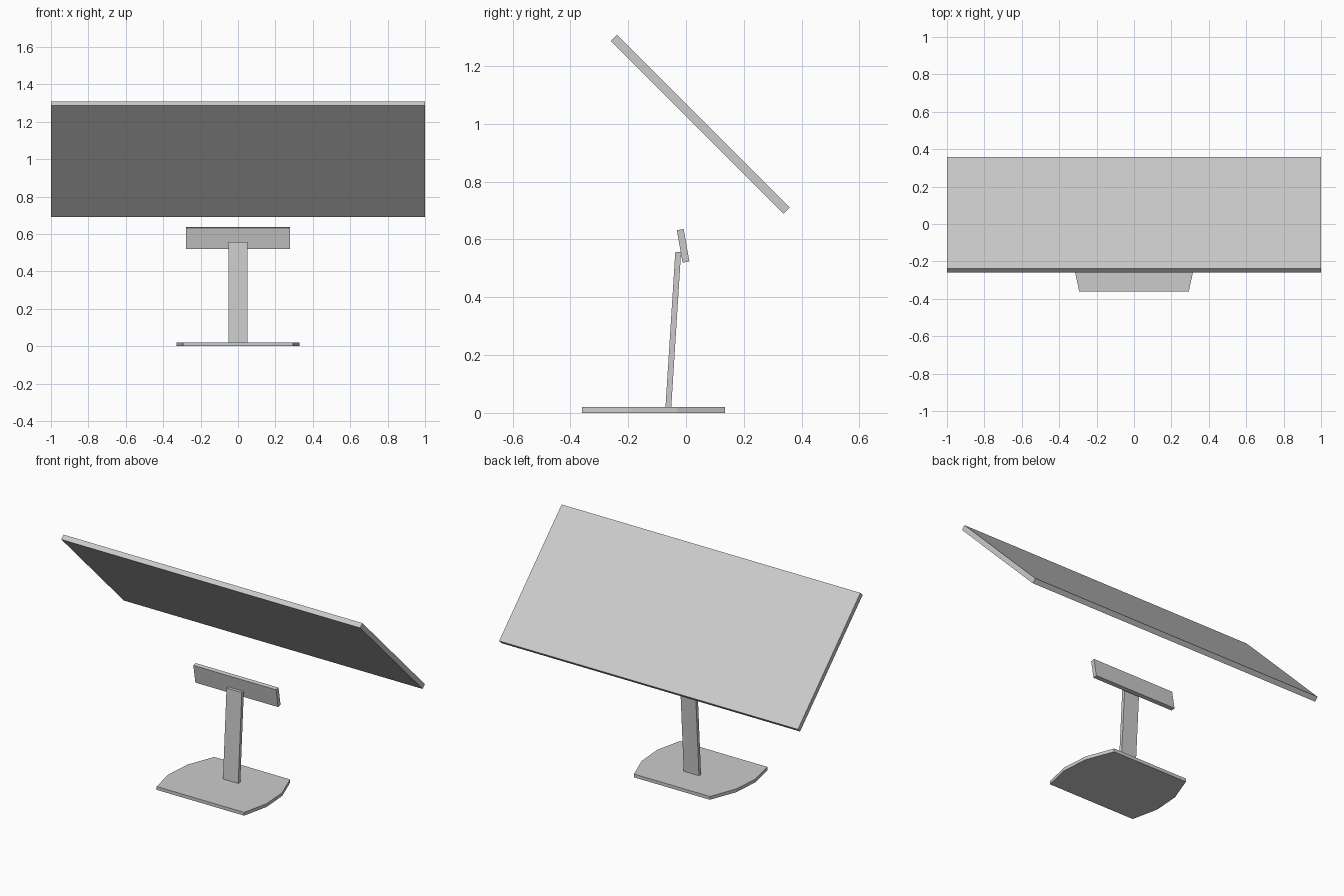
import bpy

if "Cube" in bpy.data.objects:
    bpy.data.objects.remove(bpy.data.objects["Cube"])


def extrude_profile(name, points, axis, lo, hi):
    """Prism from a 2D outline: axis 'x' takes (y, z) points, 'z' takes (x, y) points."""
    n = len(points)
    verts = []
    for t in (lo, hi):
        verts += [(t, a, b) if axis == 'x' else (a, b, t) for a, b in points]
    faces = [tuple(reversed(range(n))), tuple(range(n, 2 * n))]
    faces += [(i, (i + 1) % n, n + (i + 1) % n, n + i) for i in range(n)]
    mesh = bpy.data.meshes.new(name)
    mesh.from_pydata(verts, [], faces)
    obj = bpy.data.objects.new(name, mesh)
    bpy.context.collection.objects.link(obj)
    return obj


def tilted_slab(name, size, location, tilt):
    """Box rotated about x by a tilt in radians."""
    bpy.ops.mesh.primitive_cube_add(size=1, location=location, rotation=(tilt, 0, 0))
    obj = bpy.context.object
    obj.name = name
    obj.scale = size
    return obj


# Base plate with bowed, faceted sides
right = [(0.293, -0.36), (0.329, -0.195), (0.317, -0.03), (0.254, 0.135)]
left = [(-x, y) for x, y in reversed(right)]
extrude_profile("base_plate", right + left, 'z', 0.0, 0.02)

# Neck leaning slightly back, with level ends
neck = [(-0.071, 0.02), (-0.051, 0.02), (-0.017, 0.557), (-0.037, 0.557)]
extrude_profile("neck", neck, 'x', -0.051, 0.051)

# Mounting plate at the top of the neck
tilted_slab("mount_plate", (0.554, 0.024, 0.114), (0, -0.01, 0.578), 0.175)

# Screen panel tilted far forward
tilted_slab("screen_panel", (2.0, 0.03, 0.845), (0, 0.049, 0.999), 0.7854)
